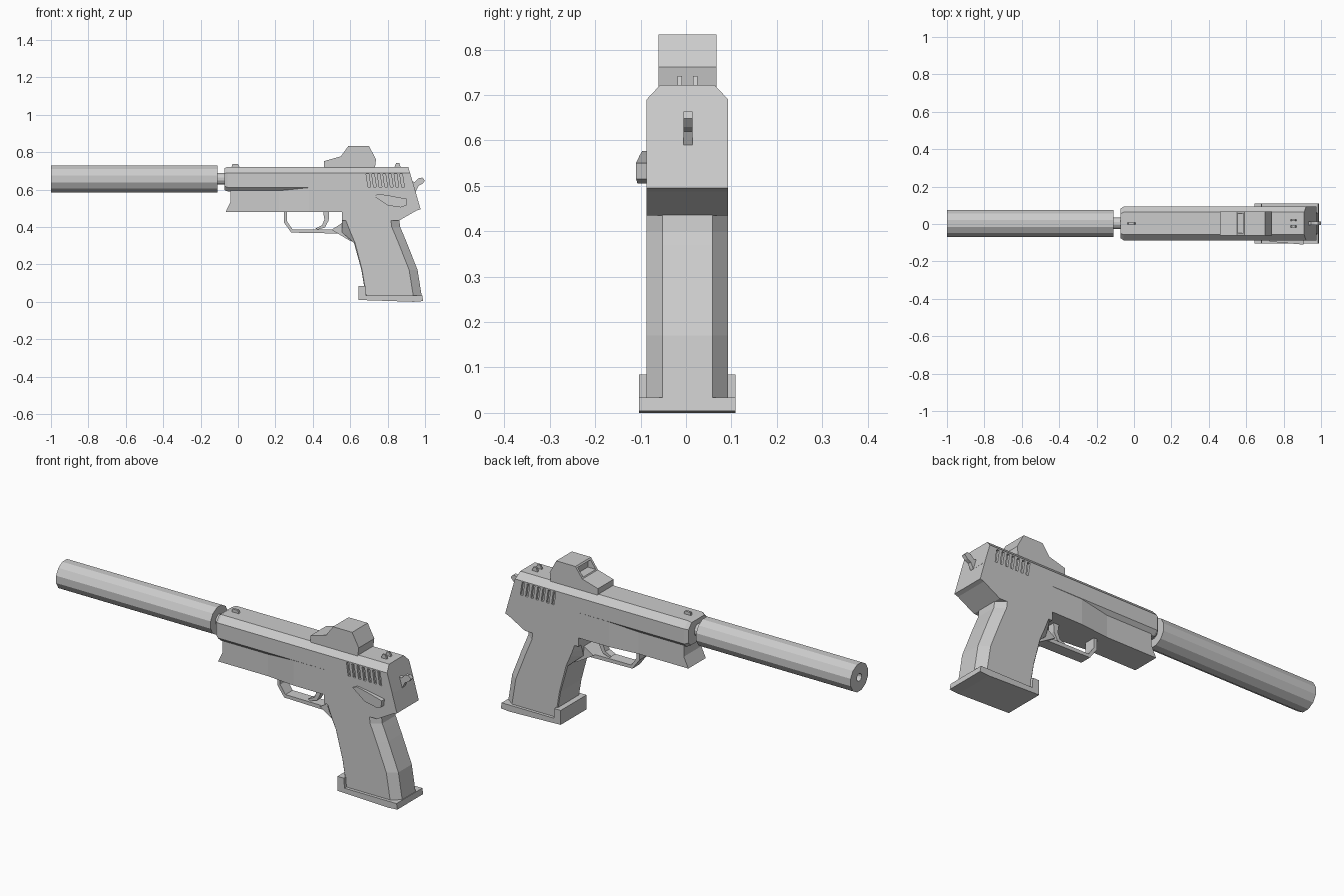
import bpy, bmesh, math

CY = 0.003  # centre line in y


def finish(bm, name):
    bmesh.ops.recalc_face_normals(bm, faces=bm.faces)
    me = bpy.data.meshes.new(name)
    bm.to_mesh(me)
    bm.free()
    ob = bpy.data.objects.new(name, me)
    bpy.context.collection.objects.link(ob)
    return ob


def loft(name, rings):
    """Skin between equal-length rings of 3D points and cap both ends."""
    bm = bmesh.new()
    vs = [[bm.verts.new(p) for p in r] for r in rings]
    n = len(vs[0])
    for a, b in zip(vs, vs[1:]):
        for i in range(n):
            j = (i + 1) % n
            bm.faces.new((a[i], a[j], b[j], b[i]))
    bm.faces.new(vs[0])
    bm.faces.new(vs[-1])
    return finish(bm, name)


def plate(name, pts, y0, y1):
    """Extrude an x-z profile between two y values."""
    return loft(name, [[(x, y + CY, z) for x, z in pts] for y in (y0, y1)])


def box(name, x0, x1, y0, y1, z0, z1):
    return plate(name, [(x0, z0), (x1, z0), (x1, z1), (x0, z1)], y0, y1)


def tube(name, steps, z, sides):
    """Turned part along x from (x, radius) steps."""
    rot = [2 * math.pi * (i + 0.5) / sides for i in range(sides)]
    return loft(name, [[(x, CY + r * math.cos(a), z + r * math.sin(a)) for a in rot]
                       for x, r in steps])


def cut(ob, cutter):
    m = ob.modifiers.new("cut", 'BOOLEAN')
    m.operation = 'DIFFERENCE'
    m.solver = 'EXACT'
    m.object = cutter
    cutter.hide_render = True
    cutter.hide_set(True)


# Long front tube with bore, and its connector
tube("front_tube", [(-0.11, 0.05), (-0.11, 0.074), (-1, 0.074), (-1, 0.02), (-0.92, 0.02)], 0.657, 12)
tube("tube_connector", [(-0.13, 0.032), (-0.05, 0.032)], 0.657, 12)

# Upper slide: chamfered section, slanted rear end
half = [(0.068, 0.590), (0.09, 0.612), (0.09, 0.69), (0.06, 0.722)]
section = half + [(-y, z) for y, z in reversed(half)]
slide = loft("slide", [
    [(-0.072, CY + y * 0.88, 0.657 + (z - 0.657) * 0.88) for y, z in section],
    [(-0.055, CY + y, z) for y, z in section],
    [(0.91 + (0.722 - z) * 0.3, CY + y, z) for y, z in section]])

# Grip grooves on both sides of the slide
for side in (-1, 1):
    for i in range(7):
        x = 0.685 + i * 0.03
        y0, y1 = sorted((side * 0.078, side * 0.12))
        groove = plate(f"groove_cutter_{side}_{i}",
                       [(x, 0.683), (x + 0.014, 0.683), (x + 0.024, 0.615), (x + 0.01, 0.615)], y0, y1)
        cut(slide, groove)

# Lower frame: narrow nose with flared bottom, widening toward the rear
plate("frame_nose", [(-0.04, 0.61), (-0.04, 0.535), (-0.066, 0.48), (0.23, 0.48), (0.23, 0.61)], -0.072, 0.072)
loft("frame_middle", [[(x, CY - w, 0.48), (x, CY + w, 0.48), (x, CY + w, zt), (x, CY - w, zt)]
                      for x, w, zt in ((0.22, 0.072, 0.605), (0.38, 0.0885, 0.615), (0.57, 0.0895, 0.615))])
plate("frame_rear", [(0.555, 0.612), (0.943, 0.612), (0.976, 0.495), (0.955, 0.488),
                     (0.862, 0.435), (0.555, 0.435)], -0.09, 0.09)

# Grip with chamfered back edge and chamfered upper front
rings = []
for z, xf, xb, cf in ((0.44, 0.555, 0.862, 0.02), (0.40, 0.555, 0.867, 0.035), (0.37, 0.557, 0.88, 0.045),
                      (0.315, 0.62, 0.903, 0.006), (0.17, 0.66, 0.96, 0.004), (0.02, 0.685, 0.984, 0.004)):
    h = [(xf, 0.09 - cf), (xf + cf, 0.09), (xb - 0.045, 0.09), (xb, 0.055)]
    rings.append([(x, CY + y, z) for x, y in h] + [(x, CY - y, z) for x, y in reversed(h)])
loft("grip", rings)

# Grip base with front lip
plate("grip_base", [(0.645, 0.01), (0.70, 0.008), (0.94, 0.0), (0.99, 0.004), (0.985, 0.034),
                    (0.685, 0.034), (0.682, 0.085), (0.645, 0.085)], -0.106, 0.106)

# Trigger guard, gusset and trigger
plate("trigger_guard", [(0.245, 0.485), (0.245, 0.425), (0.285, 0.37), (0.54, 0.365), (0.56, 0.385),
                        (0.292, 0.387), (0.262, 0.43), (0.262, 0.485)], -0.03, 0.03)
plate("guard_gusset", [(0.50, 0.385), (0.57, 0.43), (0.63, 0.32), (0.60, 0.325), (0.53, 0.367)], -0.045, 0.045)
plate("trigger", [(0.455, 0.485), (0.462, 0.44), (0.45, 0.41), (0.415, 0.393), (0.425, 0.385),
                  (0.465, 0.398), (0.485, 0.435), (0.487, 0.485)], -0.018, 0.018)

# Optic housing with recessed front window
optic = plate("optic", [(0.46, 0.715), (0.46, 0.752), (0.55, 0.778), (0.59, 0.833), (0.70, 0.833),
                        (0.738, 0.762), (0.732, 0.715)], -0.064, 0.064)
cut(optic, plate("window_cutter", [(0.53, 0.783), (0.57, 0.825), (0.60, 0.825), (0.60, 0.783)], -0.052, 0.052))

# Small sights
plate("front_sight", [(-0.035, 0.715), (-0.03, 0.738), (0.0, 0.738), (0.01, 0.715)], -0.006, 0.006)
for side in (-1, 1):
    plate(f"rear_sight_{side}", [(0.835, 0.715), (0.845, 0.742), (0.862, 0.742), (0.872, 0.715)],
          side * 0.017 - 0.005, side * 0.017 + 0.005)

# Hammer at the rear
plate("hammer", [(0.91, 0.65), (0.945, 0.64), (0.965, 0.66), (0.985, 0.664), (1.0, 0.648),
                 (0.985, 0.63), (0.965, 0.62), (0.95, 0.59), (0.91, 0.59)], -0.009, 0.011)

# Lever on the front side only, thinning toward its pivot
lever = [(0.725, 0.565), (0.75, 0.577), (0.81, 0.568), (0.905, 0.55), (0.90, 0.515), (0.87, 0.505), (0.80, 0.515)]
loft("lever", [[(x, -0.085, z) for x, z in lever],
               [(x, -0.094 - max(0, x - 0.725) * 0.09, z) for x, z in lever]])
